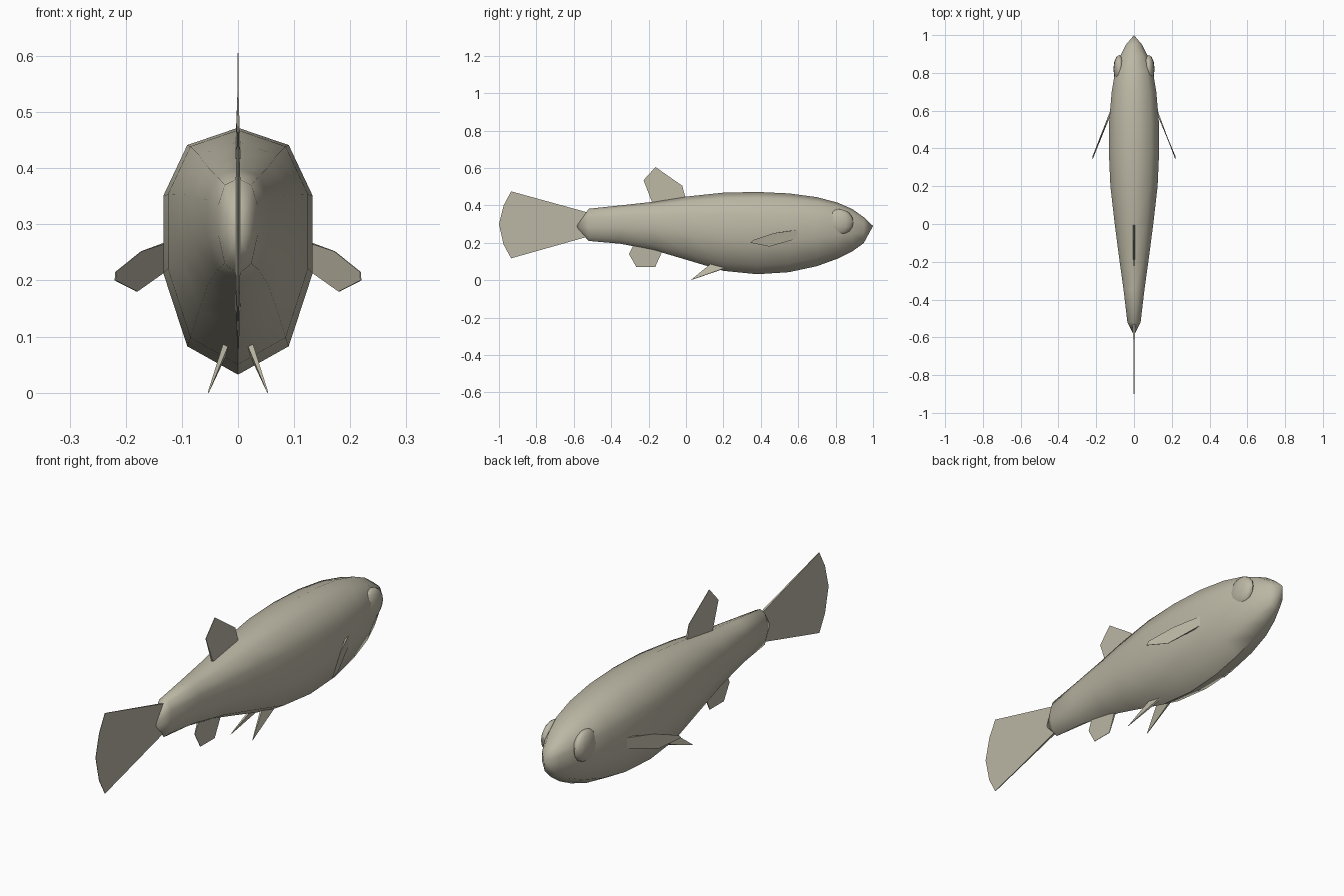
import bpy, bmesh
from math import radians
from mathutils import Vector

cube = bpy.data.objects.get("Cube")
if cube:
    bpy.data.objects.remove(cube, do_unlink=True)

skin = bpy.data.materials.new("pale olive skin")
skin.use_nodes = True
skin.diffuse_color = (0.50, 0.475, 0.375, 1)
bsdf = skin.node_tree.nodes["Principled BSDF"]
bsdf.inputs["Base Color"].default_value = skin.diffuse_color
bsdf.inputs["Roughness"].default_value = 0.8


def finish(name, bm, smooth=None):
    bmesh.ops.recalc_face_normals(bm, faces=bm.faces)
    mesh = bpy.data.meshes.new(name)
    bm.to_mesh(mesh)
    bm.free()
    mesh.materials.append(skin)
    obj = bpy.data.objects.new(name, mesh)
    bpy.context.collection.objects.link(obj)
    if smooth:
        bpy.ops.object.select_all(action='DESELECT')
        obj.select_set(True)
        bpy.context.view_layer.objects.active = obj
        bpy.ops.object.shade_smooth_by_angle(angle=radians(smooth))
    return obj


# Body: ten-sided rings lofted along the spine (y, bottom, top, half width)
half = [(0, 1), (.68, .86), (1, .45), (1, -.18), (.68, -.77), (0, -1)]
ring_shape = half + [(-x, z) for x, z in half[-2:0:-1]]
stations = [
    (-.52, .21, .382, .035), (-.35, .195, .40, .055), (-.17, .16, .42, .08),
    (0, .11, .447, .102), (.2, .05, .468, .125), (.38, .032, .472, .133),
    (.55, .043, .464, .131), (.7, .075, .444, .118), (.81, .115, .415, .1),
    (.89, .155, .38, .072), (.95, .198, .337, .042),
]
bm = bmesh.new()
rings = []
for y, low, high, width in stations:
    mid, rise = (low + high) / 2, (high - low) / 2
    rings.append([bm.verts.new((x * width, y, mid + z * rise))
                  for x, z in ring_shape])
n = len(ring_shape)
for a, b in zip(rings, rings[1:]):
    for i in range(n):
        j = (i + 1) % n
        bm.faces.new((a[i], a[j], b[j], b[i]))
for ring, tip in ((rings[0], (0, -.59, .285)), (rings[-1], (0, 1, .29))):
    point = bm.verts.new(tip)
    for i in range(n):
        bm.faces.new((ring[i], ring[(i + 1) % n], point))
finish("body", bm, 50)


# Fins: flat outlines, thick at the root and thin at the rim
def fin(name, outline, roots):
    pts = [Vector(p) for p in outline]
    normal = Vector((0, 0, 0))
    for p, q in zip(pts, pts[1:] + pts[:1]):
        normal += p.cross(q)
    normal.normalize()
    bm = bmesh.new()
    sides = []
    for s in (1, -1):
        sides.append([bm.verts.new(p + normal * s * (.005 if i in roots else .001))
                      for i, p in enumerate(pts)])
    a, b = sides
    bm.faces.new(a)
    bm.faces.new(b[::-1])
    for i in range(len(pts)):
        j = (i + 1) % len(pts)
        bm.faces.new((a[i], b[i], b[j], a[j]))
    return finish(name, bm)


def middle_fin(name, outline, roots):
    fin(name, [(0, y, z) for y, z in outline], roots)


middle_fin("tail_fin", [(-.5, .355), (-.935, .475), (-.975, .40), (-1, .30),
                        (-.975, .19), (-.935, .117), (-.5, .24)], (0, 6))
middle_fin("dorsal_fin", [(0, .43), (-.02, .505), (-.163, .605), (-.227, .535),
                          (-.175, .40)], (0, 4))
middle_fin("anal_fin", [(-.12, .17), (-.165, .07), (-.265, .07), (-.305, .14),
                        (-.27, .21)], (0, 4))

# Paired fins and eye bulges
pectoral = [(.12, .6, .27), (.172, .47, .252), (.218, .36, .215),
            (.219, .345, .2), (.18, .445, .18), (.12, .6, .225)]
pelvic = [(.022, .13, .085), (.053, .025, 0), (.027, .21, .065)]
for side, s in (("left", 1), ("right", -1)):
    fin(side + "_pectoral_fin", [(s * x, y, z) for x, y, z in pectoral], (0, 5))
    fin(side + "_pelvic_fin", [(s * x, y, z) for x, y, z in pelvic], (0, 2))
    bm = bmesh.new()
    bmesh.ops.create_uvsphere(bm, u_segments=12, v_segments=8, radius=1)
    for v in bm.verts:
        v.co = (s * .078 + v.co.x * .031, .82 + v.co.y * .075,
                .31 + v.co.z * .07)
    finish(side + "_eye_bulge", bm, 60)
